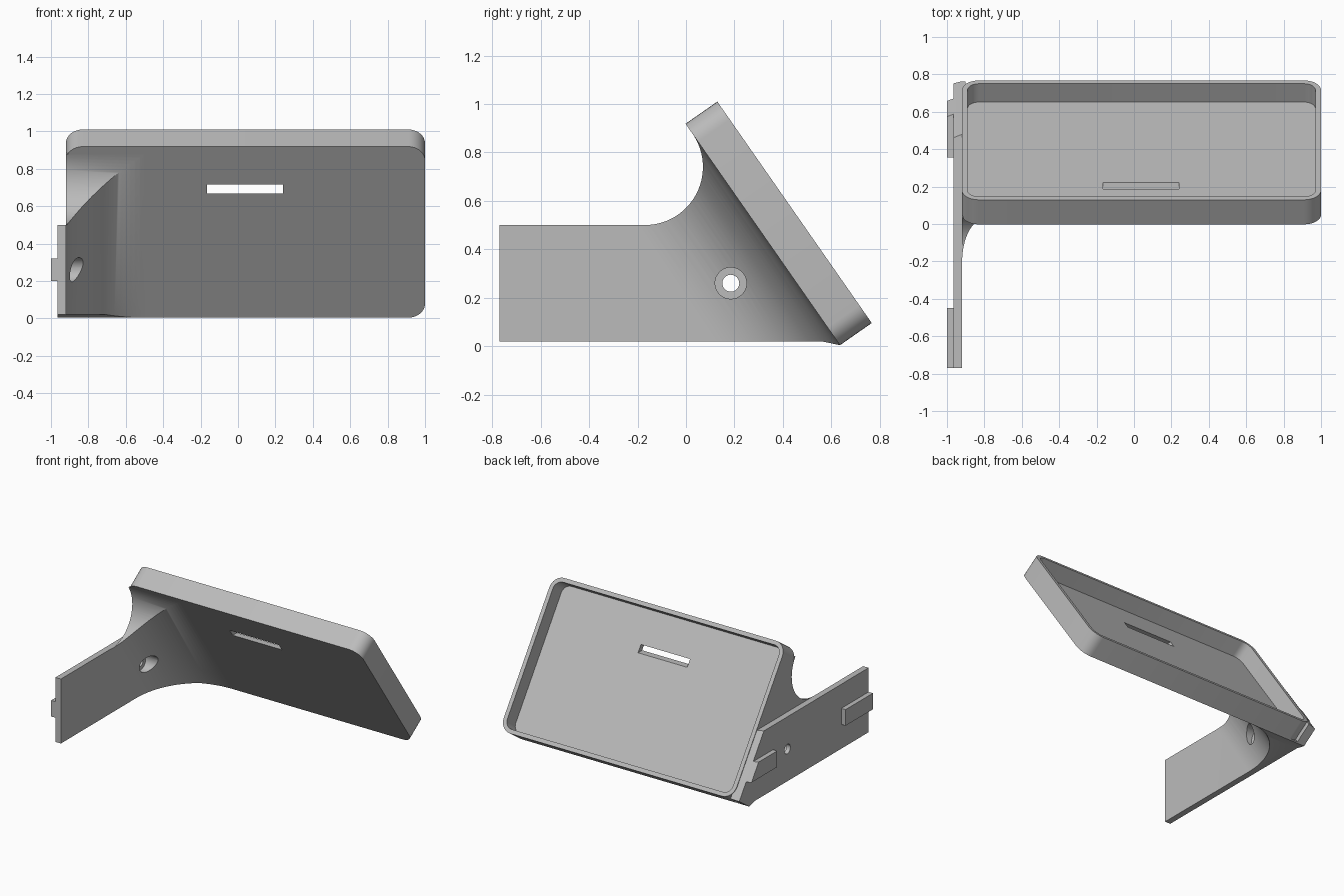
import bpy, bmesh
from math import sin, cos, radians, pi
from mathutils import Vector

cube = bpy.data.objects.get("Cube")
if cube:
    bpy.data.objects.remove(cube, do_unlink=True)

grey = bpy.data.materials.new("plain grey")
grey.use_nodes = True
colour = (0.5, 0.5, 0.5, 1)
grey.diffuse_color = colour
grey.node_tree.nodes["Principled BSDF"].inputs["Base Color"].default_value = colour

# Tilted frame of the tray: origin on its lower front edge
TILT = radians(55.1)
ORIGIN = Vector((0, 0.636, 0.004))
UP = Vector((0, -cos(TILT), sin(TILT)))
OUT = Vector((0, sin(TILT), cos(TILT)))
X = Vector((1, 0, 0))
LENGTH, DEPTH = 1.115, 0.16


def tray_point(u, n):
    p = ORIGIN + UP * u + OUT * n
    return p.y, p.z


def on_tray(x, u, n):
    return ORIGIN + X * x + UP * u + OUT * n


def across(x, n, u):
    return on_tray(x, u, n)


def side(y, z, x):
    return Vector((x, y, z))


def prism(name, outline, a, b, frame):
    """Extrude a 2D outline from a to b in the given frame."""
    bm = bmesh.new()
    low = [bm.verts.new(frame(p, q, a)) for p, q in outline]
    high = [bm.verts.new(frame(p, q, b)) for p, q in outline]
    bm.faces.new(low)
    bm.faces.new(high)
    for i in range(len(low)):
        j = (i + 1) % len(low)
        bm.faces.new((low[i], low[j], high[j], high[i]))
    bmesh.ops.recalc_face_normals(bm, faces=bm.faces)
    mesh = bpy.data.meshes.new(name)
    bm.to_mesh(mesh)
    bm.free()
    mesh.materials.append(grey)
    obj = bpy.data.objects.new(name, mesh)
    bpy.context.collection.objects.link(obj)
    return obj


def arc(cx, cy, r, start, end, steps):
    angles = [radians(start + (end - start) * i / steps) for i in range(steps + 1)]
    return [(cx + r * cos(t), cy + r * sin(t)) for t in angles]


def rect(x0, x1, y0, y1):
    return [(x0, y0), (x1, y0), (x1, y1), (x0, y1)]


def rounded(x0, x1, y0, y1, r):
    return (arc(x1 - r, y1 - r, r, 0, 90, 8) + arc(x0 + r, y1 - r, r, 90, 180, 8)
            + arc(x0 + r, y0 + r, r, 180, 270, 8) + arc(x1 - r, y0 + r, r, 270, 360, 8))


def combine(obj, tool, operation):
    """Apply a boolean and remove the tool."""
    mod = obj.modifiers.new("combine", 'BOOLEAN')
    mod.object, mod.operation, mod.solver = tool, operation, 'EXACT'
    tool.hide_render = True
    graph = bpy.context.evaluated_depsgraph_get()
    mesh = bpy.data.meshes.new_from_object(obj.evaluated_get(graph))
    obj.modifiers.clear()
    obj.data = mesh
    bpy.data.objects.remove(tool, do_unlink=True)


# Tray with a rounded recess and a horizontal slot
tray = prism("tray", rounded(-0.92, 1, 0, LENGTH, 0.09), 0, DEPTH, on_tray)
recess = prism("recess", rounded(-0.89, 0.97, 0.03, LENGTH - 0.03, 0.06), 0.04, 0.3, on_tray)
combine(tray, recess, 'DIFFERENCE')
slot = prism("slot", rect(0, 0.4, 0.668, 0.717), -0.165, 0.24, side)
combine(tray, slot, 'DIFFERENCE')

# Side arm: flat plate running back alongside the tray
foot = [(-0.77, 0.02), (0.56, 0.02), tray_point(0, 0)]
rim_u = (0.5 - ORIGIN.z - OUT.z * DEPTH) / UP.z
arm = prism("side_arm", foot + [tray_point(0, DEPTH), tray_point(rim_u, DEPTH), (-0.77, 0.5)],
            -0.965, -0.9, side)

# Flared web joining arm to tray, with a curved upper edge
R = 0.24
cz = 0.5 + R
cy = tray_point((cz - ORIGIN.z) / UP.z, 0)[0] - R / OUT.y
top_arc = arc(cy, cz, R, 90 - TILT * 180 / pi, -90, 28)
tangent = Vector(top_arc[0])
inside = tangent + Vector((OUT.y, OUT.z)) * 0.01
web = prism("web", [(-0.6, 0.02), (0.56, 0.02), tray_point(0, 0), tray_point(0, 0.01),
                    tuple(inside)] + top_arc + [(-0.6, 0.5)], -0.92, -0.48, side)
combine(arm, web, 'UNION')

# Two locating tabs on the outer face
for y0, y1 in ((-0.77, -0.45), (0.355, 0.8)):
    tab = prism("tab", rect(y0, y1, 0.2, 0.32), -1, -0.95, side)
    combine(arm, tab, 'UNION')

# Trim to the inner sweep and the chamfer beside the tray rim
F = 0.42
section = ([(-1.1, -2), (-0.92, -2)] + arc(-0.92 + F, -F, F, 180, 90, 24)
           + [(-0.5, 0.012), (-0.9, 0.012), (-0.9, 0.155), (-0.92, 0.155),
              (-1, 0.13), (-1.1, 0.13)])
combine(arm, prism("trim", section, -2, 2, across), 'INTERSECT')

# Counterbored screw hole
for r, x0 in ((0.065, -0.935), (0.035, -1.1)):
    drill = prism("drill", arc(0.185, 0.26, r, 0, 348.75, 31), x0, -0.4, side)
    combine(arm, drill, 'DIFFERENCE')

# Smooth the curved faces
bpy.ops.object.select_all(action='DESELECT')
for obj in (tray, arm):
    obj.select_set(True)
    bpy.context.view_layer.objects.active = obj
bpy.ops.object.shade_smooth_by_angle(angle=radians(30))
